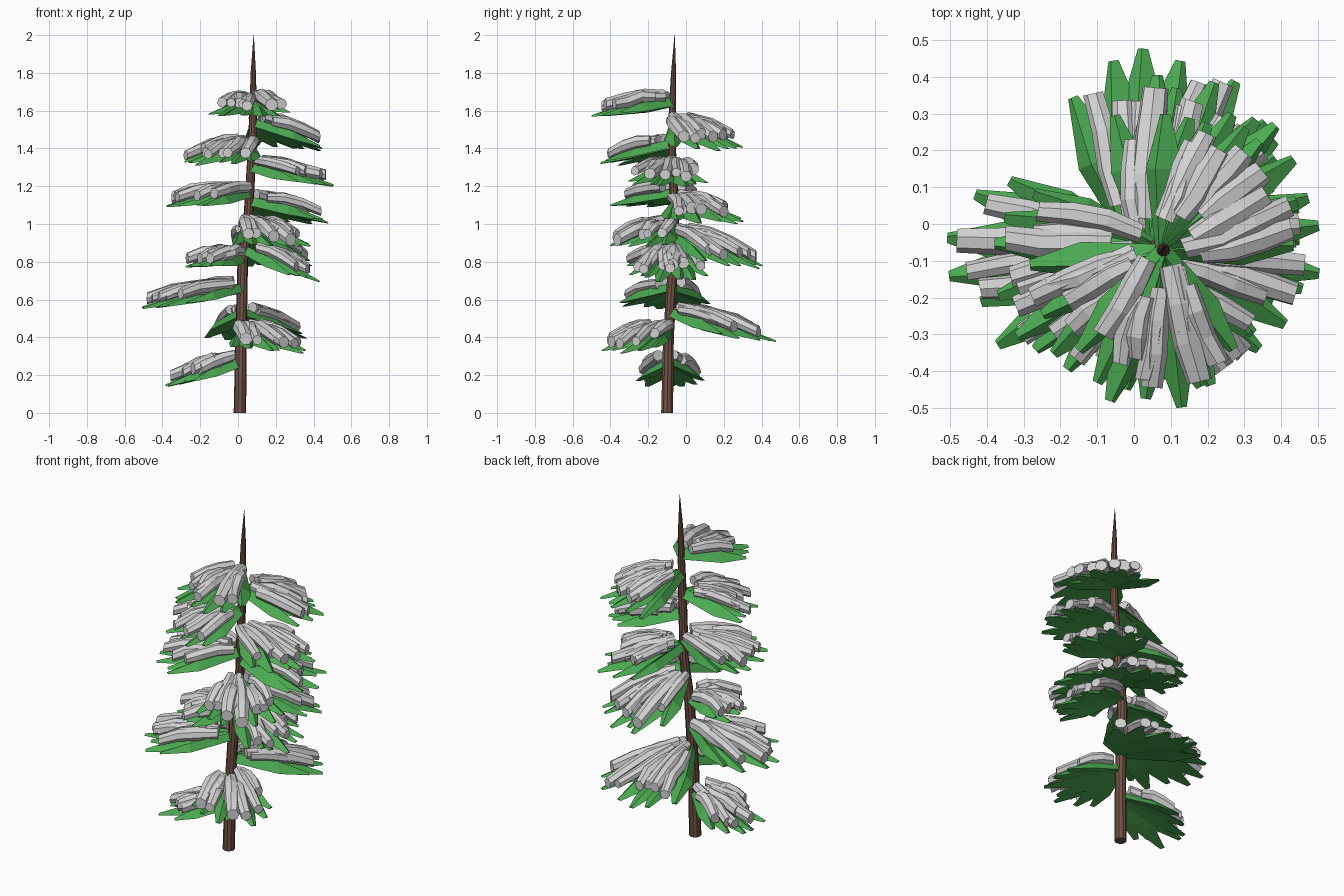
import bpy, bmesh, math, random
from mathutils import Vector

if "Cube" in bpy.data.objects:
    bpy.data.objects.remove(bpy.data.objects["Cube"])

random.seed(11)


def material(name, rgb):
    m = bpy.data.materials.new(name)
    m.diffuse_color = (*rgb, 1)
    m.use_nodes = True
    m.node_tree.nodes["Principled BSDF"].inputs["Base Color"].default_value = m.diffuse_color
    return m


GREEN = material("needle green", (0.072, 0.40, 0.085))
SNOW = material("snow grey", (0.64, 0.64, 0.64))
BARK = material("bark brown", (0.17, 0.085, 0.062))

# Trunk path: x, y, z, radius
TRUNK = [(0.01, -0.10, 0, 0.033), (0.016, -0.093, 0.4, 0.03), (0.025, -0.068, 0.8, 0.028),
         (0.055, -0.06, 1.05, 0.025), (0.075, -0.075, 1.4, 0.023), (0.08, -0.072, 1.6, 0.02),
         (0.081, -0.066, 1.8, 0.014), (0.083, -0.06, 2.0, 0.001)]


def trunk_at(z):
    for a, b in zip(TRUNK, TRUNK[1:]):
        if a[2] <= z <= b[2]:
            return Vector(a[:3]).lerp(Vector(b[:3]), (z - a[2]) / (b[2] - a[2]))


def loft(bm, rings):
    """Skin a list of rings and cap both ends."""
    vs = [[bm.verts.new(p) for p in r] for r in rings]
    n = len(vs[0])
    for a, b in zip(vs, vs[1:]):
        for i in range(n):
            j = (i + 1) % n
            bm.faces.new((a[i], a[j], b[j], b[i]))
    bm.faces.new(vs[0][::-1])
    bm.faces.new(vs[-1])


def finish(bm, name, mat):
    bmesh.ops.recalc_face_normals(bm, faces=bm.faces)
    me = bpy.data.meshes.new(name)
    bm.to_mesh(me)
    bm.free()
    me.materials.append(mat)
    bpy.context.collection.objects.link(bpy.data.objects.new(name, me))


# Trunk
bm = bmesh.new()
loft(bm, [[(x + r * math.cos(k * math.tau / 10), y + r * math.sin(k * math.tau / 10), z)
           for k in range(10)] for x, y, z, r in TRUNK])
finish(bm, "trunk", BARK)


def frame(base, angle, length, drop, t, side=0.0, up=0.0):
    """Point along a drooping branch ray, offset sideways and upwards."""
    d = Vector((math.cos(angle), math.sin(angle), 0))
    s = Vector((-d.y, d.x, 0))
    return base + d * length * t + s * side + Vector((0, 0, up - drop * t ** 1.15))


def needle(bm, base, angle, length, drop, lift):
    # Flat-bottomed blade: narrow root, wide middle, blunt tip, ridged top
    rings = []
    lean = random.uniform(-0.5, 0.5)
    k = length / 0.43
    for t, w, h in ((0, 0.02, 0.04), (0.6, 0.058 * k, 0.04), (1, 0.014, 0.008)):
        rings.append([frame(base, angle, length, drop, t, s * w, u * h + lift)
                      for s, u in ((1, -0.5), (lean, 0.6), (-1, -0.5))])
    loft(bm, rings)


def snow_log(bm, base, angle, length, drop, t0, t1, side, radius):
    # Bent seven-sided log lying on the needles
    rings = []
    bend = random.uniform(-0.015, 0.015)
    spin = random.uniform(0, 1)
    for k in range(4):
        f = k / 3
        t = t0 + (t1 - t0) * f
        r = radius * (0.85, 1.05, 1.05, 0.9)[k]
        off = side + bend * math.sin(f * math.pi) + random.uniform(-0.006, 0.006)
        lift = 0.042 + 0.012 * math.sin(f * math.pi) + random.uniform(-0.008, 0.008)
        rings.append([frame(base, angle, length, drop, t,
                            off + r * math.cos(q * math.tau / 7 + spin),
                            lift + 0.95 * r * math.sin(q * math.tau / 7 + spin)) for q in range(7)])
    loft(bm, rings)


# Branches: root height, heading in degrees, reach, drop at the tip, half spread
BRANCHES = [
    (0.27, 180, 0.41, 0.13, 36), (0.44, -54, 0.42, 0.12, 44), (0.53, 75, 0.59, 0.16, 38),
    (0.66, 187, 0.55, 0.11, 38), (0.82, 203, 0.34, 0.05, 44), (0.86, -8, 0.43, 0.17, 36),
    (0.95, 66, 0.51, 0.19, 38), (0.99, -55, 0.41, 0.12, 44), (1.12, 33, 0.48, 0.12, 40),
    (1.165, 195, 0.51, 0.08, 42), (1.30, -7, 0.46, 0.10, 36), (1.42, 225, 0.44, 0.11, 42),
    (1.54, 46, 0.46, 0.16, 42), (1.645, -93, 0.455, 0.075, 38)]

for n, (z, heading, reach, drop, spread) in enumerate(BRANCHES, 1):
    base = trunk_at(z)
    green, snow = bmesh.new(), bmesh.new()
    # Fan of needles, longest in the middle
    for i in range(7):
        u = -1 + 2 * i / 6
        a = math.radians(heading + u * spread + random.uniform(-4, 4))
        f = (1 - 0.18 * u * u) * random.uniform(0.84, 1.0)
        needle(green, base, a, reach * f, drop * f, random.uniform(-0.005, 0.005))
    # Snow logs on the fan
    for i in range(8):
        u = -1 + 2 * i / 7
        a = math.radians(heading + u * spread * 0.66 + random.uniform(-6, 6))
        f = 1 - 0.16 * u * u
        snow_log(snow, base, a, reach * f, drop * f, random.uniform(0.1, 0.34),
                 random.uniform(0.68, 0.95), u * 0.03, random.uniform(0.028, 0.04))
    finish(green, f"branch_{n}_needles", GREEN)
    finish(snow, f"branch_{n}_snow", SNOW)
